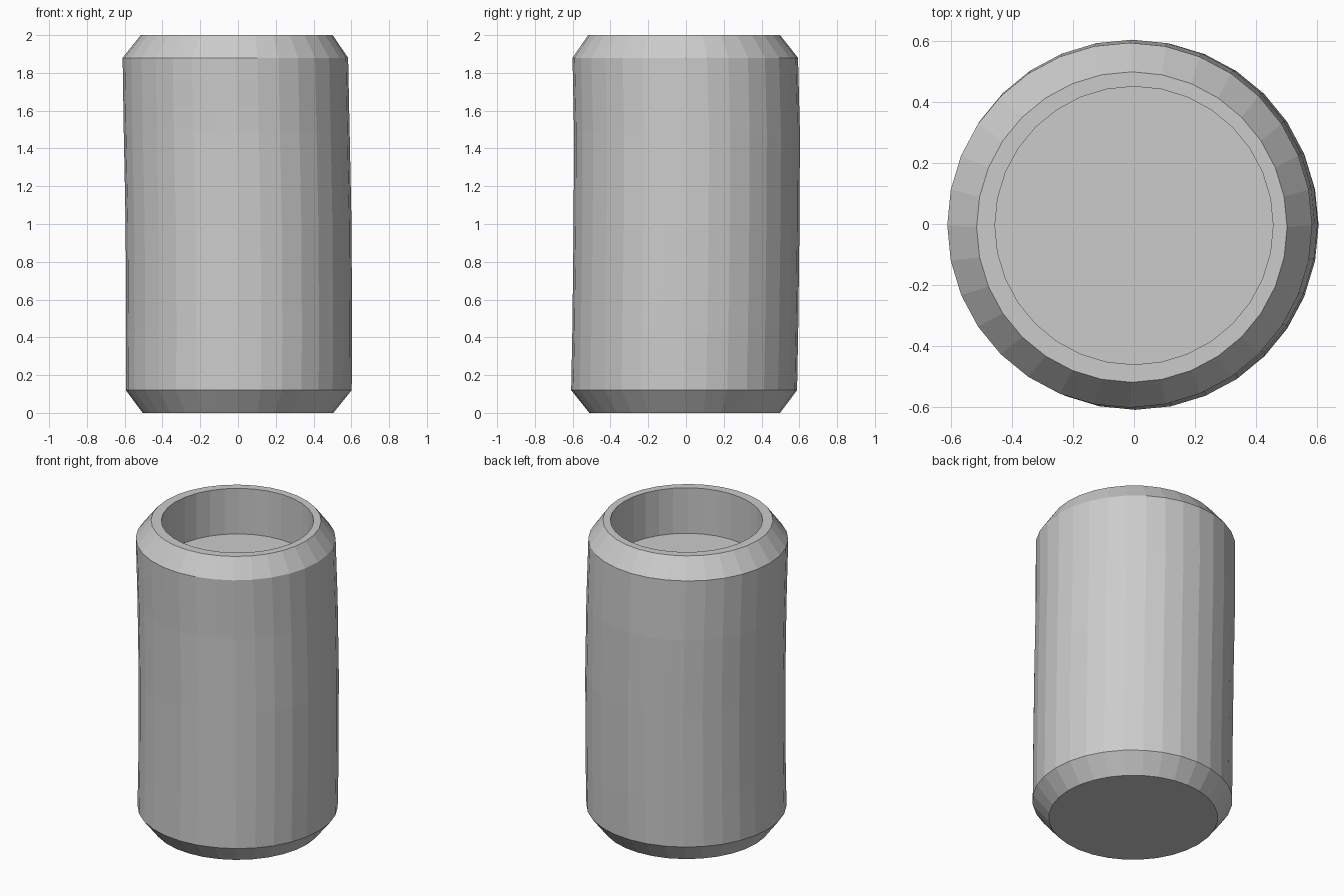
import bpy, bmesh, math

if "Cube" in bpy.data.objects:
    bpy.data.objects.remove(bpy.data.objects["Cube"])

SIDES = 32
grey = bpy.data.materials.new("plain grey")
grey.diffuse_color = (0.6, 0.6, 0.6, 1)
grey.use_nodes = True
grey.node_tree.nodes["Principled BSDF"].inputs["Base Color"].default_value = grey.diffuse_color

# Rings: radius, height, centre x, centre y (the body leans a little)
RINGS = [
    (0.505, 0.00, 0.000, -0.007),   # foot
    (0.598, 0.12, 0.004, -0.010),   # lower bevel
    (0.598, 0.43, 0.006, -0.004),
    (0.598, 1.00, 0.003, 0.003),
    (0.598, 1.49, -0.007, 0.005),
    (0.597, 1.88, -0.014, -0.004),  # upper bevel
    (0.508, 2.00, -0.007, -0.010),  # rim outside
    (0.455, 2.00, 0.000, -0.005),   # rim inside
    (0.455, 1.70, 0.000, -0.005),   # recess floor
]

bm = bmesh.new()
loops = []
for r, z, cx, cy in RINGS:
    angles = [2 * math.pi * i / SIDES for i in range(SIDES)]
    loops.append([bm.verts.new((cx + r * math.cos(a), cy + r * math.sin(a), z))
                  for a in angles])

# Walls between neighbouring rings
for low, high in zip(loops, loops[1:]):
    for i in range(SIDES):
        j = (i + 1) % SIDES
        bm.faces.new((low[i], low[j], high[j], high[i]))

# Underside and recess floor
bm.faces.new(list(reversed(loops[0])))
bm.faces.new(loops[-1])

mesh = bpy.data.meshes.new("canister")
bm.to_mesh(mesh)
bm.free()
mesh.materials.append(grey)
bpy.context.collection.objects.link(bpy.data.objects.new("canister", mesh))
